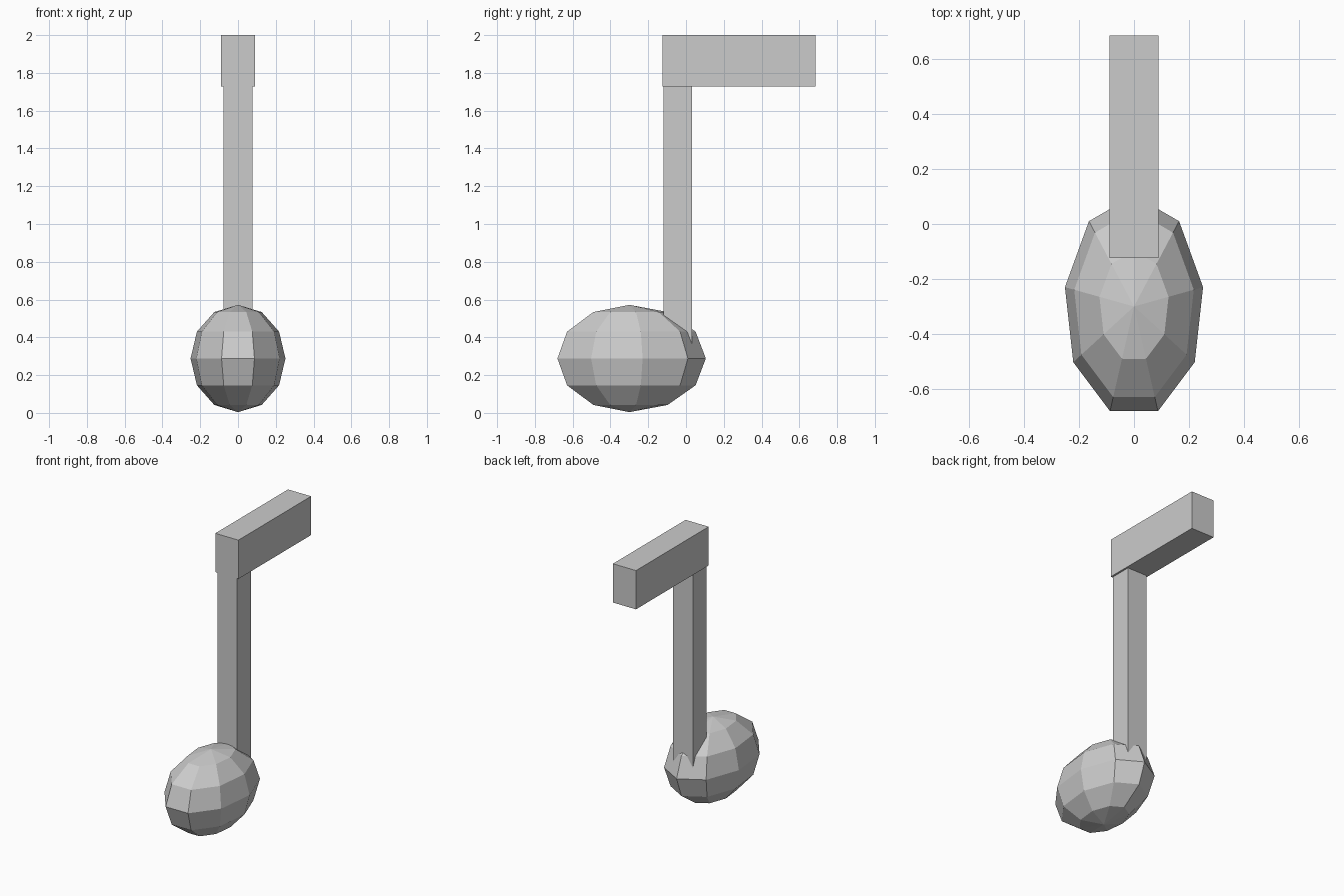
import bpy

if "Cube" in bpy.data.objects:
    bpy.data.objects.remove(bpy.data.objects["Cube"])

# single flat colour
grey = bpy.data.materials.new("light_grey")
grey.diffuse_color = (0.6, 0.6, 0.6, 1)
grey.use_nodes = True
grey.node_tree.nodes["Principled BSDF"].inputs["Base Color"].default_value = grey.diffuse_color


def finish(name):
    ob = bpy.context.object
    ob.name = name
    ob.data.materials.append(grey)
    bpy.ops.object.transform_apply(location=False, rotation=False, scale=True)
    return ob


def box(name, x, y, z):
    """Box from (min, max) ranges on each axis."""
    centre = [(a + b) / 2 for a, b in (x, y, z)]
    bpy.ops.mesh.primitive_cube_add(size=1, location=centre)
    bpy.context.object.scale = [b - a for a, b in (x, y, z)]
    return finish(name)


# faceted oval note head, one edge ridge pointing to the back
bpy.ops.mesh.primitive_uv_sphere_add(segments=9, ring_count=6, radius=1,
                                     location=(0, -0.30, 0.288))
bpy.context.object.scale = (0.255, 0.405, 0.284)
finish("note_head")

# upright stem, sunk into the head
box("stem", (-0.077, 0.077), (-0.12, 0.033), (0.25, 1.74))

# flag beam reaching backwards from the stem top
box("flag", (-0.09, 0.09), (-0.124, 0.685), (1.727, 2.0))
